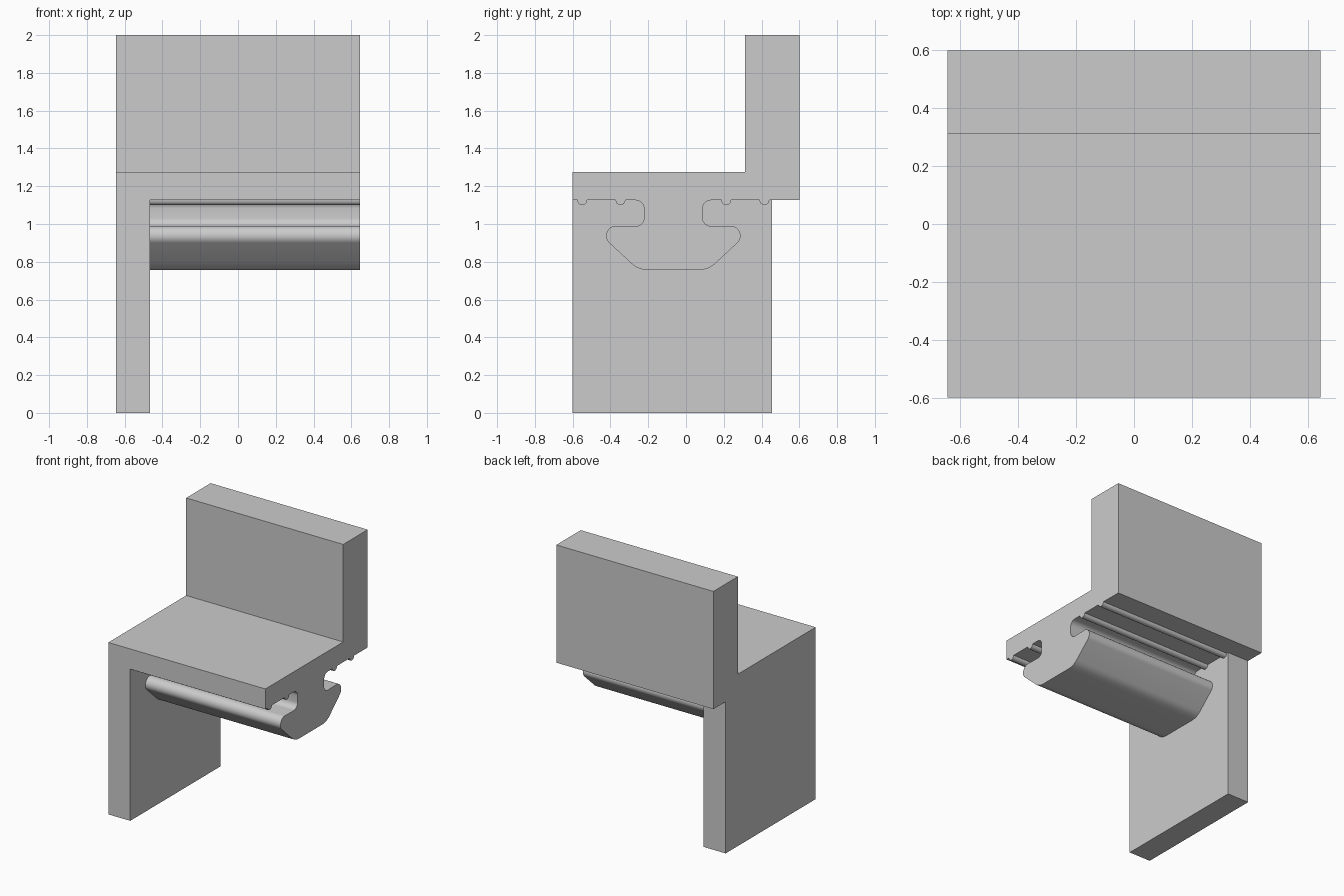
import bpy
import bmesh
from math import cos, sin, radians

if "Cube" in bpy.data.objects:
    bpy.data.objects.remove(bpy.data.objects["Cube"], do_unlink=True)

SIDE = 0.645          # half width of the bracket
PLATE_INNER = -0.465  # inner face of the side plate
MID = -0.067          # centre line of the rail
UNDER = 1.126         # underside of the seat

grey = bpy.data.materials.new("plain grey")
grey.use_nodes = True
colour = (0.6, 0.6, 0.6, 1)
grey.diffuse_color = colour
grey.node_tree.nodes["Principled BSDF"].inputs["Base Color"].default_value = colour


def extrude(name, outline, x0, x1):
    """Extrude a closed (y, z) outline along x."""
    bm = bmesh.new()
    face = bm.faces.new([bm.verts.new((x0, y, z)) for y, z in outline])
    ext = bmesh.ops.extrude_face_region(bm, geom=[face])
    moved = [v for v in ext["geom"] if isinstance(v, bmesh.types.BMVert)]
    bmesh.ops.translate(bm, verts=moved, vec=(x1 - x0, 0, 0))
    bmesh.ops.recalc_face_normals(bm, faces=bm.faces)
    mesh = bpy.data.meshes.new(name)
    bm.to_mesh(mesh)
    bm.free()
    mesh.materials.append(grey)
    obj = bpy.data.objects.new(name, mesh)
    bpy.context.collection.objects.link(obj)
    return obj


def arc(y, z, r, start, end, steps=8):
    """Points on an arc, angles in degrees."""
    angles = [radians(start + (end - start) * i / steps) for i in range(steps + 1)]
    return [(y + r * cos(a), z + r * sin(a)) for a in angles]


# Half of the rail section, from the bottom centre out to the seat underside
half = arc(0.138, 0.877, 0.12, 270, 315)         # rounded keel
half += arc(0.304, 0.938, 0.052, -45, 90, 12)    # lip
half += arc(0.2, 1.033, 0.045, 270, 180)         # neck, lower fillet
half += arc(0.2, UNDER - 0.045, 0.045, 180, 90)  # neck, upper fillet
for ridge in (0.28, 0.482):                      # small ridges
    half += arc(ridge, UNDER, 0.026, 180, 360)
right = [(MID + y, z) for y, z in half]
left = [(MID - y, z) for y, z in reversed(half)]

# Solid step-shaped body over the full width
bracket = extrude("bracket", [
    (-0.6, 0), (0.456, 0), (0.456, UNDER), (0.6, UNDER),
    (0.6, 2), (0.313, 2), (0.313, 1.276), (-0.6, 1.276)], -SIDE, SIDE)

# Remove the space around the rail, leaving the side plate
cutter = extrude("rail_cutter", [(-0.8, -0.1), (-0.8, UNDER)] + left + right
                 + [(0.5, UNDER), (0.5, -0.1)], PLATE_INNER, 0.8)
cutter.hide_render = True
cut = bracket.modifiers.new("rail cut", "BOOLEAN")
cut.operation = "DIFFERENCE"
cut.solver = "EXACT"
cut.object = cutter

bpy.ops.object.select_all(action="DESELECT")
bracket.select_set(True)
bpy.context.view_layer.objects.active = bracket
bpy.ops.object.modifier_apply(modifier=cut.name)
bpy.data.objects.remove(cutter, do_unlink=True)
bpy.ops.object.shade_smooth_by_angle(angle=radians(30))
